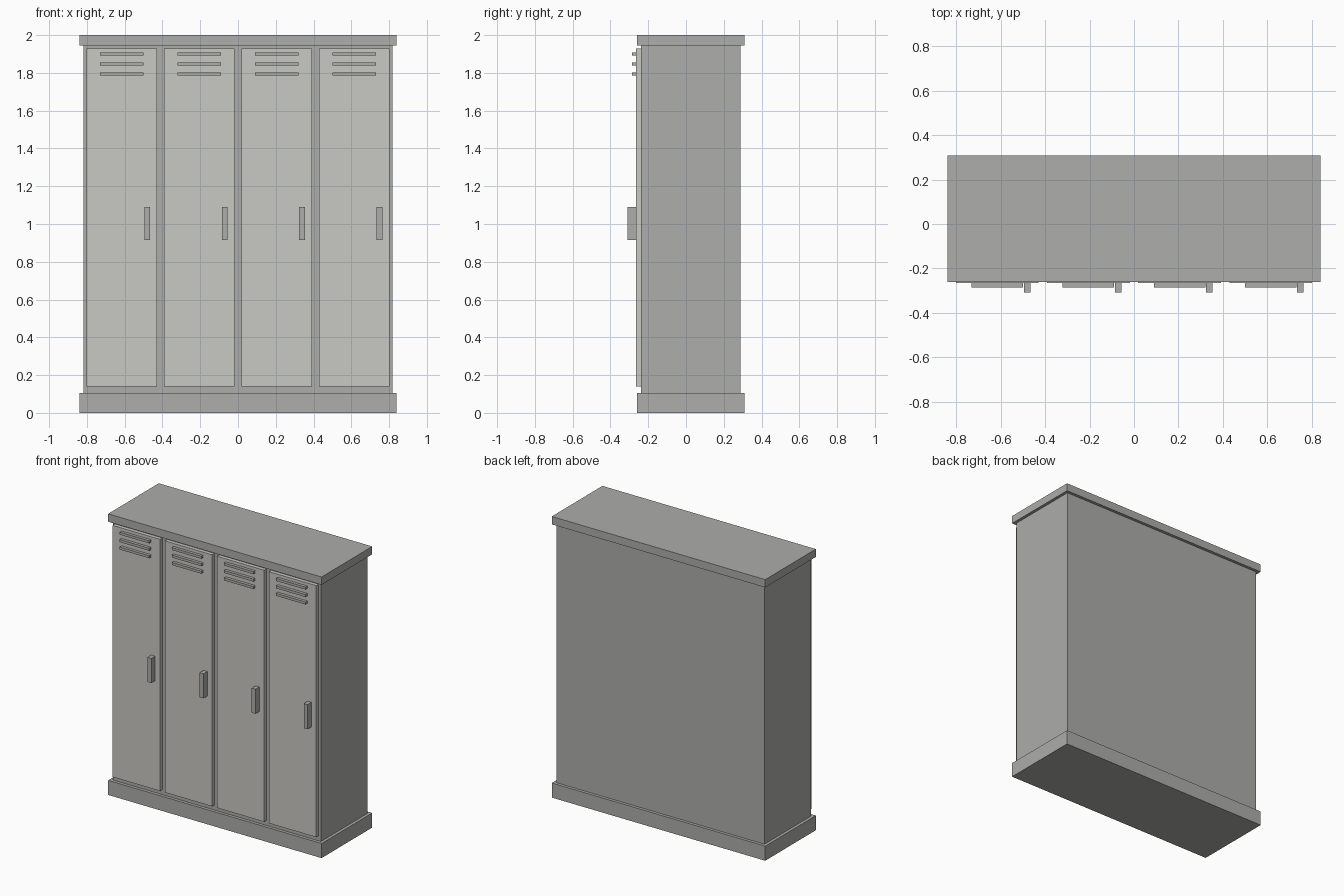
import bpy
import bmesh

if "Cube" in bpy.data.objects:
    bpy.data.objects.remove(bpy.data.objects["Cube"])


def material(name, color):
    m = bpy.data.materials.new(name)
    m.diffuse_color = (*color, 1.0)
    m.use_nodes = True
    m.node_tree.nodes["Principled BSDF"].inputs["Base Color"].default_value = m.diffuse_color
    return m


frame_grey = material("frame grey", (0.418, 0.418, 0.407))
door_grey = material("light warm door grey", (0.584, 0.578, 0.546))


def box(name, x, y, z, mat):
    """Box from (min, max) ranges on each axis."""
    bm = bmesh.new()
    bmesh.ops.create_cube(bm, size=1)
    for v in bm.verts:
        v.co = [r[0] if c < 0 else r[1] for c, r in zip(v.co, (x, y, z))]
    mesh = bpy.data.meshes.new(name)
    bm.to_mesh(mesh)
    bm.free()
    mesh.materials.append(mat)
    obj = bpy.data.objects.new(name, mesh)
    bpy.context.collection.objects.link(obj)
    return obj


# Cabinet: plinth, body and top
box("plinth", (-0.84, 0.84), (-0.26, 0.309), (0, 0.104), frame_grey)
box("body", (-0.819, 0.819), (-0.238, 0.288), (0.104, 1.944), frame_grey)
box("top", (-0.84, 0.84), (-0.26, 0.309), (1.944, 2.0), frame_grey)

# Four doors, each with a handle and three vent slats
for i in range(4):
    cx = (i - 1.5) * 0.41
    n = i + 1
    box(f"door_{n}", (cx - 0.186, cx + 0.186), (-0.265, -0.238),
        (0.14, 1.93), door_grey)
    hx = cx + 0.134
    box(f"handle_{n}", (hx - 0.015, hx + 0.015), (-0.309, -0.265),
        (0.915, 1.09), frame_grey)
    for j in range(3):
        z = 1.90 - j * 0.053
        box(f"vent_slat_{n}_{j + 1}", (cx - 0.116, cx + 0.116),
            (-0.286, -0.265), (z - 0.009, z + 0.009), frame_grey)
